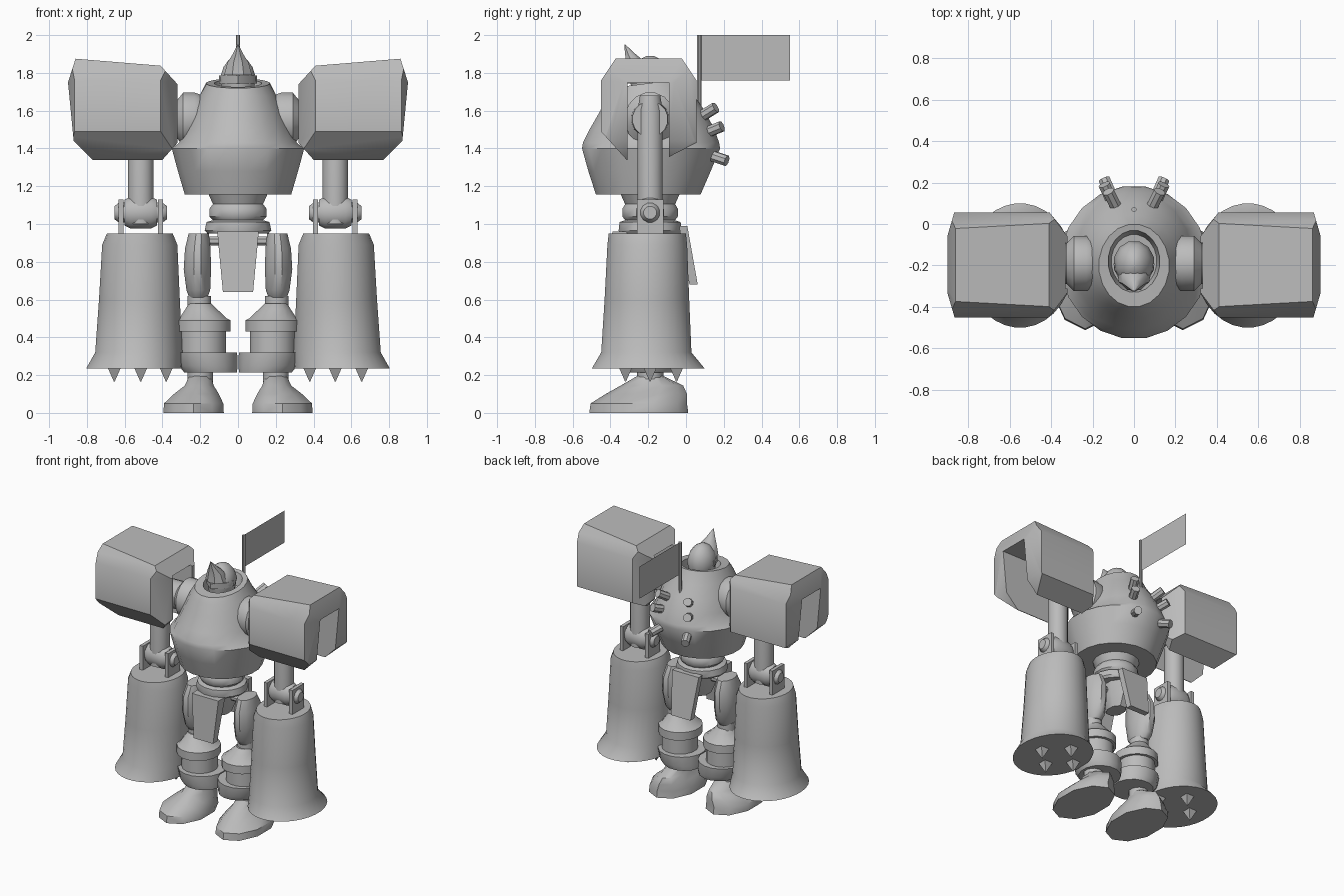
import bpy, bmesh, math
from mathutils import Vector

grey = bpy.data.materials.new("plain_grey")
grey.diffuse_color = (0.5, 0.5, 0.5, 1)


def finish(name, bm, angle=40):
    bmesh.ops.recalc_face_normals(bm, faces=bm.faces[:])
    me = bpy.data.meshes.new(name)
    bm.to_mesh(me)
    bm.free()
    ob = bpy.data.objects.new(name, me)
    bpy.context.collection.objects.link(ob)
    me.materials.append(grey)
    smooth(ob, angle)
    return ob


def smooth(ob, angle):
    bpy.ops.object.select_all(action='DESELECT')
    ob.select_set(True)
    bpy.context.view_layer.objects.active = ob
    bpy.ops.object.shade_smooth_by_angle(angle=math.radians(angle))


def loft(name, rings, n=16, axis='Z', s=1, angle=40, tilt=0.0):
    """Stack of ellipses (t, a, b, ra, rb) along an axis; n=4 gives rectangles.
    tilt raises the last three rings towards the back."""
    bm = bmesh.new()
    loops = []
    for i, (t, a, b, ra, rb) in enumerate(rings):
        k = math.sqrt(2) if n == 4 else 1
        loop = []
        for j in range(n):
            th = 2 * math.pi * (j + 0.5) / n
            p, q = a + k * ra * math.cos(th), b + k * rb * math.sin(th)
            lift = tilt * (q - b) if i >= len(rings) - 3 else 0
            co = (p, q, t + lift) if axis == 'Z' else (t, p, q)
            loop.append(bm.verts.new((s * co[0], co[1], co[2])))
        loops.append(loop)
    for A, B in zip(loops, loops[1:]):
        for j in range(n):
            bm.faces.new((A[j], A[(j + 1) % n], B[(j + 1) % n], B[j]))
    bm.faces.new(loops[0])
    bm.faces.new(loops[-1])
    return finish(name, bm, angle)


def prism(name, pts, axis, lo, hi, s=1):
    """Extrude a 2D outline along an axis."""
    def place(p, t):
        x, y, z = {'X': (t, *p), 'Y': (p[0], t, p[1]), 'Z': (*p, t)}[axis]
        return (s * x, y, z)
    bm = bmesh.new()
    A = [bm.verts.new(place(p, lo)) for p in pts]
    B = [bm.verts.new(place(p, hi)) for p in pts]
    bm.faces.new(A)
    bm.faces.new(B)
    for j in range(len(pts)):
        k = (j + 1) % len(pts)
        bm.faces.new((A[j], A[k], B[k], B[j]))
    return finish(name, bm)


def intersect(ob, cutter):
    m = ob.modifiers.new("trim", 'BOOLEAN')
    m.operation, m.solver, m.object = 'INTERSECT', 'EXACT', cutter
    bpy.ops.object.select_all(action='DESELECT')
    ob.select_set(True)
    bpy.context.view_layer.objects.active = ob
    bpy.ops.object.modifier_apply(modifier=m.name)
    bpy.data.objects.remove(cutter)


C = -0.19  # body centre line in y

# Torso with tilted open collar
loft("torso", [(1.155, 0, -.20, .285, .28), (1.28, 0, -.193, .322, .328),
               (1.40, 0, -.185, .355, .37), (1.43, 0, -.185, .315, .365),
               (1.50, 0, -.18, .285, .335), (1.60, 0, -.177, .245, .28),
               (1.68, 0, -.19, .205, .235), (1.745, 0, -.20, .17, .20),
               (1.745, 0, -.18, .125, .15), (1.66, 0, -.18, .11, .13)],
     n=20, tilt=.13)

# Head, crest and brim
loft("head", [(1.64, 0, C, .08, .09), (1.73, 0, C, .09, .105), (1.77, 0, C, .1, .11),
              (1.83, 0, C, .08, .095), (1.87, 0, C, .05, .06), (1.89, 0, C, .015, .02)], n=12)
loft("crest", [(1.79, 0, -.25, .08, .075), (1.855, 0, -.265, .06, .055),
               (1.90, 0, -.295, .03, .03), (1.95, 0, -.324, .003, .003)], n=8)
prism("brim", [(-.1, -.19), (-.075, -.265), (0, -.325), (.075, -.265), (.1, -.19)],
      'Z', 1.745, 1.785)

# Waist and pelvis
loft("waist", [(.95, 0, C, .165, .165), (.965, 0, C, .18, .17), (1.01, 0, C, .17, .165),
               (1.02, 0, C, .135, .135), (1.04, 0, C, .155, .15), (1.08, 0, C, .155, .15),
               (1.105, 0, C, .135, .135), (1.16, 0, C, .16, .16)], n=16)
loft("pelvis", [(.78, 0, C, .06, .08), (.86, 0, C, .09, .13), (.96, 0, C, .11, .17)], n=8)
loft("front_skirt", [(.64, 0, -.385, .08, .025), (.96, 0, -.35, .11, .04)], n=4)
loft("back_skirt", [(.68, 0, .04, .08, .022), (.99, 0, -.015, .11, .022)], n=4)

# Flag on a pole
loft("flag_pole", [(1.55, 0, .07, .012, .012), (2.0, 0, .07, .012, .012)], n=8)
bm = bmesh.new()
bm.faces.new([bm.verts.new((0, y, z)) for y, z in
              ((.08, 1.76), (.55, 1.76), (.55, 2.0), (.08, 2.0))])
finish("flag", bm)

# Outlines of the shoulder pad: front, side (with arm slot) and plan
pad_front = [(.86, 1.875), (.90, 1.75), (.87, 1.44), (.77, 1.34), (.40, 1.34),
             (.32, 1.43), (.32, 1.74), (.41, 1.838)]
pad_side = [(-.37, 1.88), (-.45, 1.76), (-.45, 1.49), (-.31, 1.335), (-.31, 1.75),
            (-.09, 1.75), (-.09, 1.355), (.055, 1.43), (.055, 1.76), (-.025, 1.88)]
pad_plan = [(.865, -.45), (.90, -.33), (.90, -.06), (.865, .06), (.41, .06),
            (.32, -.06), (.32, -.33), (.41, -.45)]

for s, side in ((1, "right"), (-1, "left")):
    # Shoulder
    pad = prism("shoulder_pad_" + side, pad_side, 'X', .25, .95, s)
    intersect(pad, prism("cutter", pad_front, 'Y', -.6, .2, s))
    intersect(pad, prism("cutter", pad_plan, 'Z', 1.2, 2, s))
    smooth(pad, 50)
    loft("shoulder_joint_" + side, [(.15, C, 1.555, .08, .09), (.19, C, 1.555, .12, .13),
         (.23, C, 1.555, .135, .143), (.29, C, 1.555, .135, .143),
         (.325, C, 1.555, .10, .10), (.56, C, 1.555, .095, .095)], axis='X', s=s)
    # Upper arm
    loft("upper_arm_" + side, [(1.0, .515, C, .068, .068), (1.6, .515, C, .068, .068),
                               (1.68, .515, C, .055, .055)], s=s)
    # Elbow: barrel, fork plates and bolts
    loft("elbow_barrel_" + side, [(.43, C, 1.06, .06, .07), (.46, C, 1.06, .075, .085),
         (.57, C, 1.06, .075, .085), (.60, C, 1.06, .06, .07)], axis='X', s=s)
    for x in (.41, .62):
        loft("elbow_fork_" + side, [(x - .013, C, 1.035, .07, .095),
                                    (x + .013, C, 1.035, .07, .095)], n=4, axis='X', s=s)
    loft("elbow_bolt_" + side, [(.375, C, 1.06, .035, .035), (.40, C, 1.06, .055, .055),
         (.63, C, 1.06, .055, .055), (.655, C, 1.06, .035, .035)], n=12, axis='X', s=s)
    # Forearm bell
    loft("forearm_" + side, [(.235, .55, -.2, .255, .30), (.32, .525, -.21, .232, .24),
         (.60, .522, -.207, .215, .225), (.89, .52, -.205, .20, .212),
         (.95, .52, -.205, .175, .205)], n=32, s=s)
    # Claw spikes
    for x, y in ((.655, C), (.515, -.32), (.515, -.05), (.38, C)):
        loft("claw_" + side, [(.165, x, y, .002, .002), (.24, x, y, .035, .035)], n=4, s=s)
    # Thigh and hip axle
    loft("hip_axle_" + side, [(.05, C, .91, .025, .025), (.2, C, .91, .025, .025)],
         n=8, axis='X', s=s)
    loft("thigh_" + side, [(.61, .21, C, .05, .07), (.65, .21, C, .065, .105),
         (.76, .215, C, .075, .13), (.87, .213, C, .07, .13), (.95, .208, C, .055, .09)],
         n=12, s=s)
    # Knee joint, guard and shin
    loft("knee_joint_" + side, [(.54, .205, C, .065, .065), (.62, .205, C, .065, .065)],
         n=10, s=s)
    loft("knee_guard_" + side, [(.43, .185, -.20, .148, .155), (.49, .185, -.20, .148, .155),
         (.50, .185, -.20, .128, .14), (.55, .195, -.20, .085, .10),
         (.58, .20, -.195, .06, .07)], s=s)
    loft("shin_" + side, [(.30, .183, C, .123, .125), (.44, .183, C, .123, .125)], s=s)
    loft("shin_ring_" + side, [(.215, .145, C, .143, .145), (.25, .158, C, .158, .16),
         (.32, .166, C, .165, .165)], s=s)
    # Ankle and foot
    loft("ankle_" + side, [(.12, .2, C, .07, .07), (.22, .2, C, .07, .07)], n=10, s=s)
    loft("foot_" + side, [(0, .235, -.25, .168, .262), (.05, .235, -.25, .165, .255),
         (.10, .22, -.21, .125, .215), (.145, .205, -.18, .08, .165),
         (.20, .20, C, .06, .06)], n=10, s=s)
    # Back exhaust stubs pointing outward
    for x, y, z, d in ((.11, .13, 1.60, (.4, .8, .5)), (.13, .16, 1.505, (.4, .85, .35)),
                       (.13, .185, 1.345, (.4, .9, -.3))):
        stub = loft("exhaust_" + side, [(-.07, 0, 0, .03, .03), (.035, 0, 0, .03, .03)], n=8)
        d = Vector((s * d[0], d[1], d[2]))
        mat = d.to_track_quat('Z', 'Y').to_matrix().to_4x4()
        mat.translation = (s * x, y, z)
        stub.data.transform(mat)
